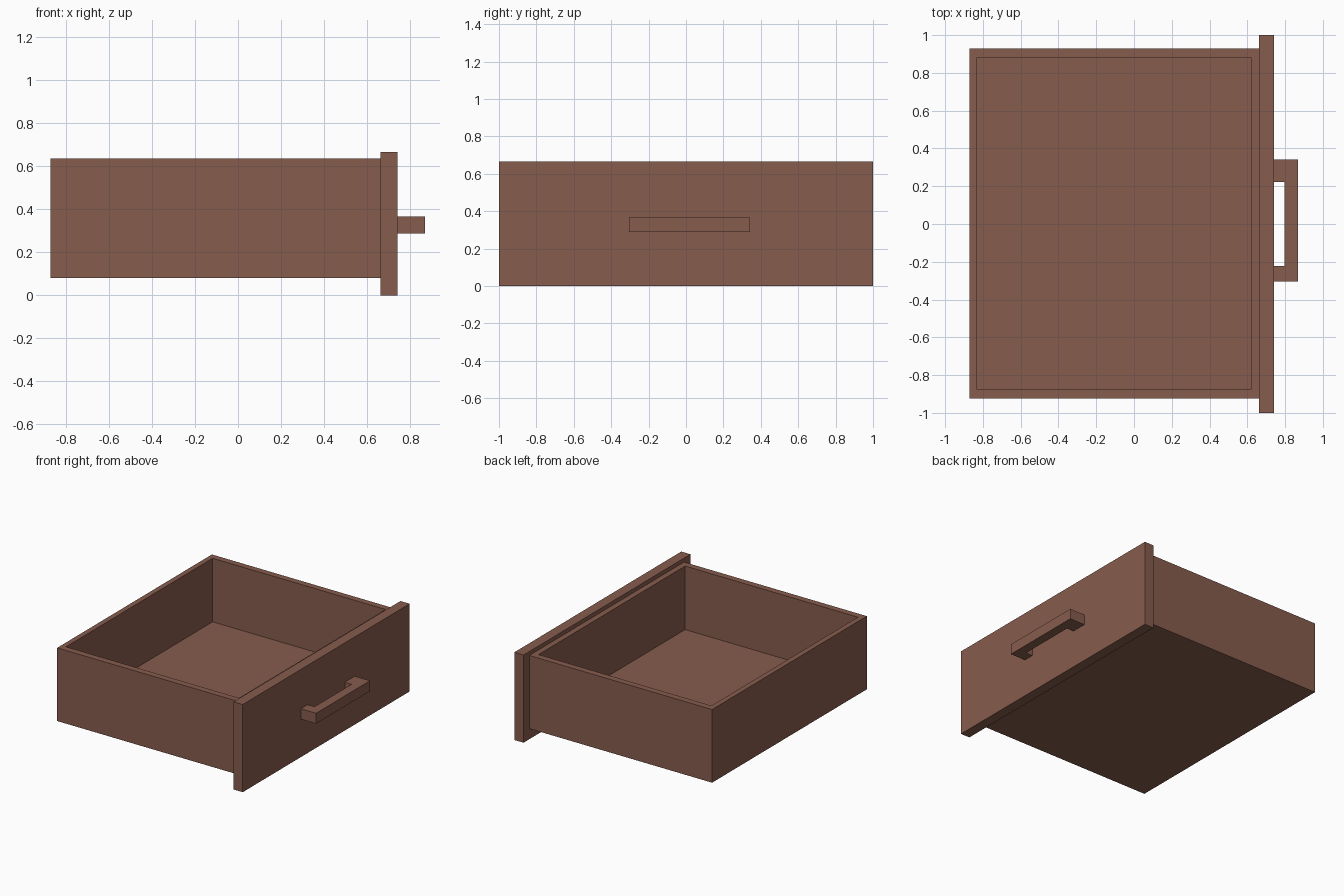
import bpy, bmesh

if "Cube" in bpy.data.objects:
    bpy.data.objects.remove(bpy.data.objects["Cube"])

wood = bpy.data.materials.new("brown_wood")
wood.diffuse_color = (0.24, 0.108, 0.075, 1.0)
wood.use_nodes = True
wood.node_tree.nodes["Principled BSDF"].inputs["Base Color"].default_value = wood.diffuse_color


def finish(name, bm):
    bmesh.ops.recalc_face_normals(bm, faces=bm.faces)
    mesh = bpy.data.meshes.new(name)
    bm.to_mesh(mesh)
    bm.free()
    mesh.materials.append(wood)
    obj = bpy.data.objects.new(name, mesh)
    bpy.context.collection.objects.link(obj)
    return obj


def prism(outline, z0, z1):
    """Extrude an XY outline from z0 to z1; returns the bmesh and its top face."""
    bm = bmesh.new()
    base = bm.faces.new([bm.verts.new((x, y, z0)) for x, y in outline])
    ext = bmesh.ops.extrude_face_region(bm, geom=[base], use_keep_orig=True)
    for v in (g for g in ext["geom"] if isinstance(g, bmesh.types.BMVert)):
        v.co.z = z1
    top = next(g for g in ext["geom"] if isinstance(g, bmesh.types.BMFace))
    bmesh.ops.recalc_face_normals(bm, faces=bm.faces)
    return bm, top


def rect(x0, x1, y0, y1):
    return [(x0, y0), (x1, y0), (x1, y1), (x0, y1)]


# Open tray: solid block, rim inset, then the inside pushed down to the floor
bm, top = prism(rect(-0.87, 0.663, -0.924, 0.93), 0.08, 0.635)
bmesh.ops.inset_region(bm, faces=[top], thickness=0.04)
for v in top.verts:
    v.co.x = -0.83 if v.co.x < 0 else 0.62
    v.co.y = -0.875 if v.co.y < 0 else 0.882
inner = bmesh.ops.extrude_discrete_faces(bm, faces=[top])["faces"][0]
for v in inner.verts:
    v.co.z = 0.153
finish("drawer_tray", bm)

# Front panel, wider and taller than the tray
bm, _ = prism(rect(0.663, 0.74, -1.0, 1.0), 0.0, 0.665)
finish("front_panel", bm)

# U-shaped pull handle
bm, _ = prism([(0.74, -0.304), (0.868, -0.304), (0.868, 0.342), (0.74, 0.342),
               (0.74, 0.223), (0.798, 0.223), (0.798, -0.223), (0.74, -0.223)],
              0.288, 0.367)
finish("pull_handle", bm)
